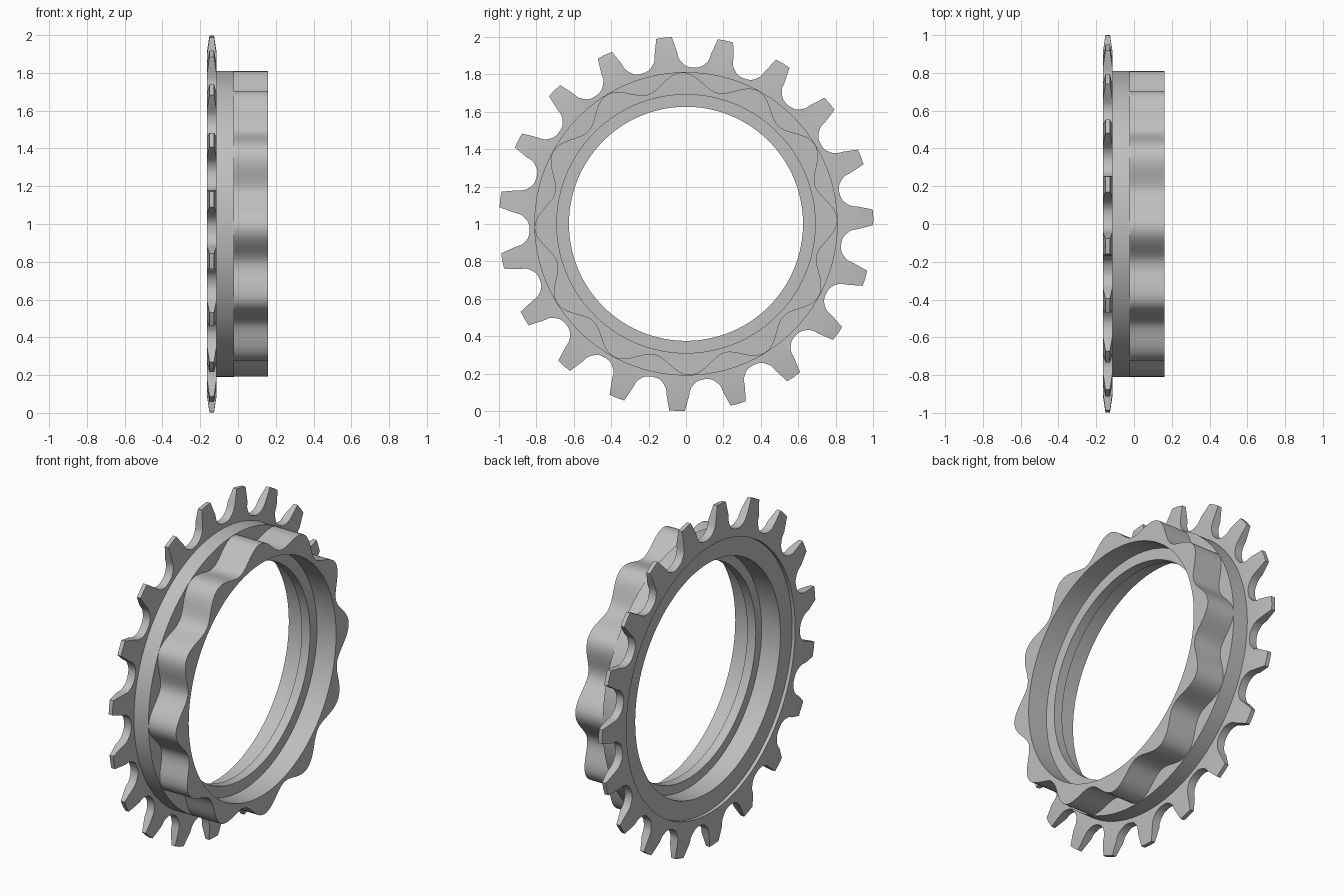
import bpy, bmesh
from math import sin, cos, radians

if "Cube" in bpy.data.objects:
    bpy.data.objects.remove(bpy.data.objects["Cube"])

CENTRE_Z = 1.001
steel = bpy.data.materials.new("grey steel")
steel.use_nodes = True
GREY = (0.52, 0.52, 0.52, 1)
steel.diffuse_color = GREY
steel.node_tree.nodes["Principled BSDF"].inputs["Base Color"].default_value = GREY


def ring(name, angles, section):
    """Loft a closed (radius, x) section around the x axis."""
    bm = bmesh.new()
    loops = []
    for a in angles:
        t = radians(a)
        loops.append([bm.verts.new((x, r * cos(t), CENTRE_Z + r * sin(t)))
                      for r, x in section(a)])
    count = len(loops[0])
    for i, loop in enumerate(loops):
        nxt = loops[(i + 1) % len(loops)]
        for j in range(count):
            k = (j + 1) % count
            bm.faces.new((loop[j], loop[k], nxt[k], nxt[j]))
    bmesh.ops.remove_doubles(bm, verts=bm.verts, dist=0.0001)
    bmesh.ops.dissolve_degenerate(bm, edges=bm.edges, dist=0.0001)
    bmesh.ops.recalc_face_normals(bm, faces=bm.faces)
    mesh = bpy.data.meshes.new(name)
    bm.to_mesh(mesh)
    bm.free()
    obj = bpy.data.objects.new(name, mesh)
    bpy.context.collection.objects.link(obj)
    mesh.materials.append(steel)
    bpy.ops.object.select_all(action="DESELECT")
    obj.select_set(True)
    bpy.context.view_layer.objects.active = obj
    bpy.ops.object.shade_smooth_by_angle(angle=radians(30))
    return obj


# Toothed ring: half a tooth as (degrees from tooth centre, radius)
TEETH = 19
PITCH = 360 / TEETH
HALF_TOOTH = [(0, 1.001), (2.4, 1.0), (3.75, 0.92), (4.1, 0.89), (4.6, 0.875),
              (5.3, 0.862), (6.2, 0.849), (7.2, 0.841), (8.3, 0.837),
              (PITCH / 2, 0.836)]
whole_tooth = [(-a, r) for a, r in HALF_TOOTH[:0:-1]] + HALF_TOOTH[:-1]
outline = {2.0 + n * PITCH + a: r for n in range(TEETH) for a, r in whole_tooth}


def tooth_section(a):
    r = outline[a]
    shoulder = min(r, 0.92)
    half = 0.024 - 0.012 * (r - shoulder) / 0.08   # tips thin out
    mid = -0.139
    return [(0.79, mid - 0.024), (shoulder, mid - 0.024), (r, mid - half),
            (r, mid + half), (shoulder, mid + 0.024), (0.79, mid + 0.024)]


ring("toothed_ring", list(outline), tooth_section)


# Hub: plain collar, scalloped collar and an inner lip in the bore
def hub_section(a):
    wave = 0.764 + 0.045 * cos(radians(12 * (a - 1.5)))
    return [(0.68, -0.143), (0.81, -0.143), (0.81, -0.02), (wave, -0.02),
            (wave, 0.16), (0.69, 0.16), (0.69, 0.035), (0.625, 0.035),
            (0.625, -0.02), (0.68, -0.02)]


ring("scalloped_hub", [i * 1.5 for i in range(240)], hub_section)
